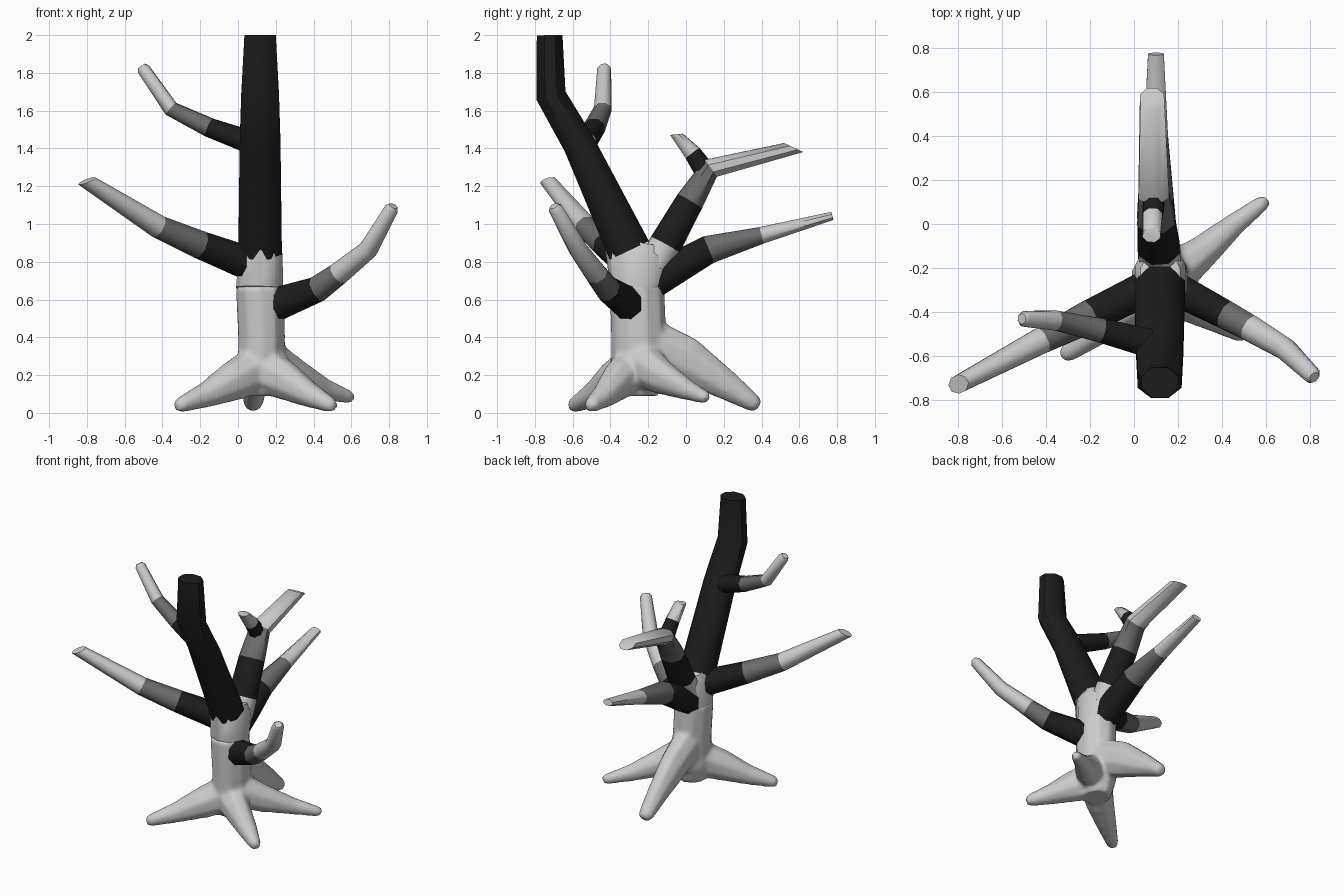
import bpy, bmesh, math
from mathutils import Vector


def material(name, v):
    m = bpy.data.materials.new(name)
    m.diffuse_color = (v, v, v, 1)
    return m


GREY, MID, DARK = material("bark_grey", 0.55), material("bark_mid", 0.15), material("bark_dark", 0.012)


def limb(name, pts, side=None, tip=None, shades="", sides=8, cap=0.0):
    """Tapered tube; pts are (x, y, z, half width, half height)."""
    P = [Vector(p[:3]) for p in pts]
    if side is None:
        d = P[-1] - P[0]
        side = Vector((-d.y, d.x, 0))
    side = Vector(side).normalized()
    bm = bmesh.new()
    rings = []

    def ring(c, t, w, h):
        s = (side - t * side.dot(t)).normalized()
        u = t.cross(s).normalized()
        rings.append([bm.verts.new(c + s * w * math.cos(a) + u * h * math.sin(a))
                      for a in [2 * math.pi * (i + 0.5) / sides for i in range(sides)]])

    n = len(P)
    for i in range(n):
        t = Vector((0, 0, 0))
        if i > 0:
            t += (P[i] - P[i - 1]).normalized()
        if i < n - 1:
            t += (P[i + 1] - P[i]).normalized()
        if i == n - 1 and tip:
            t = Vector(tip)
        t.normalize()
        # compensate for the flats of a low-sided tube
        k = 1 / math.cos(math.pi / sides)
        ring(P[i], t, pts[i][3] * k, pts[i][4] * k)
    if cap:
        ring(P[-1] + t * cap, t, pts[-1][3] * 0.7, pts[-1][4] * 0.7)
    names = {"g": 0, "m": 1, "d": 2}
    for j, (a, b) in enumerate(zip(rings, rings[1:])):
        for i in range(sides):
            f = bm.faces.new((a[i], a[(i + 1) % sides], b[(i + 1) % sides], b[i]))
            f.material_index = names[shades[j]] if j < len(shades) else (2 if shades == "d" else 0)
    bm.faces.new(rings[0][::-1])
    bm.faces.new(rings[-1]).material_index = 2 if shades == "d" else 0
    bmesh.ops.recalc_face_normals(bm, faces=bm.faces)
    me = bpy.data.meshes.new(name)
    bm.to_mesh(me)
    bm.free()
    ob = bpy.data.objects.new(name, me)
    bpy.context.collection.objects.link(ob)
    if shades:
        for m in (GREY, MID, DARK):
            me.materials.append(m)
    smooth(ob)
    return ob


def smooth(ob):
    bpy.ops.object.select_all(action='DESELECT')
    ob.select_set(True)
    bpy.context.view_layer.objects.active = ob
    bpy.ops.object.shade_smooth_by_angle(angle=math.radians(50))


# trunk and roots, fused into one flared base
base = [
    limb("trunk", [(0.12, -0.25, 0.09, 0.09, 0.1), (0.12, -0.25, 0.2, 0.12, 0.14),
                   (0.125, -0.25, 0.4, 0.123, 0.142), (0.115, -0.26, 0.675, 0.125, 0.14)],
         side=(1, 0, 0), sides=10),
    limb("root_front_left", [(0.1, -0.28, 0.23, 0.11, 0.12), (-0.03, -0.39, 0.165, 0.09, 0.1),
                             (-0.17, -0.49, 0.095, 0.065, 0.065), (-0.305, -0.59, 0.042, 0.04, 0.04)], cap=0.03),
    limb("root_front_right", [(0.13, -0.28, 0.23, 0.11, 0.12), (0.25, -0.36, 0.17, 0.085, 0.1),
                              (0.38, -0.43, 0.095, 0.065, 0.065), (0.49, -0.5, 0.042, 0.04, 0.04)], cap=0.03),
    limb("root_back_right", [(0.15, -0.25, 0.27, 0.11, 0.12), (0.31, -0.13, 0.19, 0.075, 0.09),
                             (0.46, 0.0, 0.125, 0.05, 0.055), (0.585, 0.095, 0.085, 0.035, 0.035)], cap=0.03),
    limb("root_back", [(0.12, -0.22, 0.38, 0.1, 0.13), (0.1, 0.0, 0.28, 0.085, 0.12),
                       (0.09, 0.2, 0.155, 0.065, 0.08), (0.08, 0.36, 0.05, 0.05, 0.045)], cap=0.03),
]
bpy.ops.object.select_all(action='DESELECT')
for o in base:
    o.select_set(True)
bpy.context.view_layer.objects.active = base[0]
bpy.ops.object.join()
trunk = base[0]
trunk.name = "trunk_and_roots"
rm = trunk.modifiers.new("fuse", 'REMESH')
rm.mode = 'VOXEL'
rm.voxel_size = 0.015
sm = trunk.modifiers.new("flare", 'SMOOTH')
sm.iterations = 6
sm.factor = 0.5
bpy.ops.object.modifier_apply(modifier="fuse")
bpy.ops.object.modifier_apply(modifier="flare")
bpy.ops.object.shade_smooth()

# crown where the trunk forks
limb("crown", [(0.115, -0.26, 0.66, 0.125, 0.135), (0.12, -0.245, 0.84, 0.115, 0.175),
               (0.12, -0.235, 0.9, 0.09, 0.11)], side=(1, 0, 0), sides=10)

# leaning main stem
limb("main_stem", [(0.117, -0.3, 0.86, 0.115, 0.115), (0.117, -0.565, 1.42, 0.108, 0.085),
                   (0.117, -0.715, 1.68, 0.1, 0.08), (0.117, -0.722, 2.0, 0.083, 0.068)],
     side=(1, 0, 0), shades="d")

# rear fork and its stub
limb("rear_fork", [(0.12, -0.17, 0.78, 0.095, 0.085), (0.115, -0.11, 0.89, 0.093, 0.085),
                   (0.1, 0.02, 1.12, 0.085, 0.073), (0.09, 0.13, 1.295, 0.07, 0.055),
                   (0.083, 0.57, 1.405, 0.055, 0.055)], tip=(0, 0.42, 0.9), shades="gdmg")
limb("rear_stub", [(0.09, 0.1, 1.28, 0.05, 0.055), (0.085, 0.035, 1.375, 0.045, 0.045),
                   (0.08, -0.05, 1.475, 0.04, 0.033)], tip=(0, -0.1, 1), shades="dg")

# low rear branch
limb("low_rear_branch", [(0.11, -0.2, 0.68, 0.09, 0.09), (0.105, -0.05, 0.77, 0.09, 0.085),
                         (0.1, 0.12, 0.865, 0.08, 0.075), (0.1, 0.4, 0.94, 0.055, 0.045),
                         (0.1, 0.775, 1.043, 0.036, 0.022)], shades="ddmg")

# left branch
limb("left_branch", [(0.06, -0.29, 0.79, 0.08, 0.085), (-0.2, -0.42, 0.89, 0.075, 0.07),
                     (-0.42, -0.53, 0.985, 0.06, 0.058), (-0.8, -0.73, 1.228, 0.04, 0.047)],
     tip=(-0.3, -0.2, 0.8), shades="dmg")

# right branch
limb("right_branch", [(0.2, -0.3, 0.575, 0.075, 0.085), (0.42, -0.415, 0.655, 0.065, 0.065),
                      (0.53, -0.475, 0.735, 0.06, 0.055), (0.69, -0.57, 0.865, 0.05, 0.047),
                      (0.813, -0.69, 1.08, 0.038, 0.034)], shades="dmgg", cap=0.02)

# upper left branch
limb("upper_left_branch", [(0.06, -0.54, 1.435, 0.065, 0.06), (-0.15, -0.485, 1.51, 0.055, 0.05),
                           (-0.355, -0.44, 1.61, 0.045, 0.04), (-0.5, -0.433, 1.82, 0.035, 0.033)],
     shades="dmg", cap=0.02)
